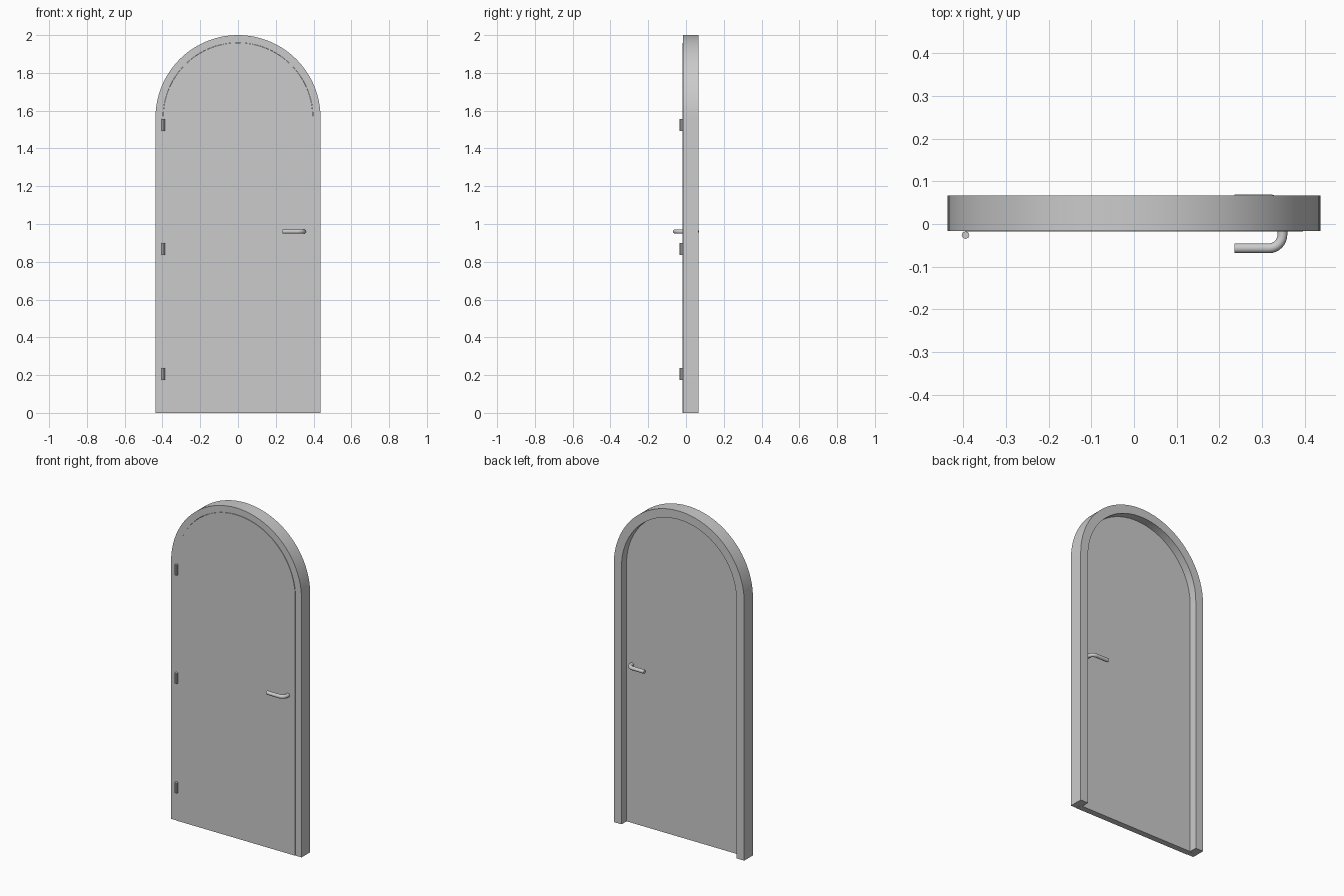
import bpy, bmesh, math
from mathutils import Vector

cube = bpy.data.objects.get("Cube")
if cube:
    bpy.data.objects.remove(cube)

RADIUS = 0.437            # outer radius of the arch
SPRING = 2 - RADIUS       # height where the arch starts
LEAF = 0.396              # half width of the door leaf
FRONT, BACK = -0.018, 0.019
SEGMENTS = 48

grey = bpy.data.materials.new("light grey")
grey.use_nodes = True
colour = (0.6, 0.6, 0.6, 1)
grey.diffuse_color = colour
grey.node_tree.nodes["Principled BSDF"].inputs["Base Color"].default_value = colour


def finish(name, bm):
    bmesh.ops.recalc_face_normals(bm, faces=bm.faces)
    mesh = bpy.data.meshes.new(name)
    bm.to_mesh(mesh)
    bm.free()
    mesh.materials.append(grey)
    obj = bpy.data.objects.new(name, mesh)
    bpy.context.collection.objects.link(obj)
    bpy.ops.object.select_all(action='DESELECT')
    obj.select_set(True)
    bpy.context.view_layer.objects.active = obj
    bpy.ops.object.shade_smooth_by_angle(angle=math.radians(30))
    return obj


def arch(r, y):
    """Outline of an arched opening of half width r, from foot to foot."""
    points = [Vector((r, y, 0))]
    for i in range(SEGMENTS + 1):
        a = math.pi * i / SEGMENTS
        points.append(Vector((r * math.cos(a), y, SPRING + r * math.sin(a))))
    return points + [Vector((-r, y, 0))]


def loft(bm, rings, closed_rings):
    """Skin a list of point rings and cap the ends."""
    rows = [[bm.verts.new(p) for p in ring] for ring in rings]
    count = len(rows[0])
    for a, b in zip(rows, rows[1:]):
        for i in range(count if closed_rings else count - 1):
            j = (i + 1) % count
            bm.faces.new((a[i], a[j], b[j], b[i]))
    bm.faces.new(rows[0])
    bm.faces.new(rows[-1])


# Frame: rebated section swept around the arch
section = [(RADIUS, -0.016), (RADIUS, 0.067), (0.385, 0.067),
           (0.385, BACK), (LEAF + 0.001, BACK), (LEAF + 0.001, -0.016)]
bm = bmesh.new()
loft(bm, list(zip(*[arch(r, y) for r, y in section])), True)
finish("door_frame", bm)

# Door leaf: solid arched panel sitting in the rebate
bm = bmesh.new()
loft(bm, [arch(LEAF, FRONT), arch(LEAF, BACK)], True)
finish("door_leaf", bm)

# Hinge knuckles
for name, z in (("lower", 0.205), ("middle", 0.868), ("upper", 1.524)):
    bm = bmesh.new()
    bmesh.ops.create_cone(bm, cap_ends=True, segments=8, radius1=0.009,
                          radius2=0.009, depth=0.063)
    bmesh.ops.translate(bm, verts=bm.verts, vec=(-0.395, -0.026, z))
    finish(name + "_hinge", bm)


# Lever handles: round bar bent once, mirrored to both sides of the door
def lever(name, side):
    tube, bend, post_x, height, reach = 0.0115, 0.032, 0.348, 0.96, 0.039
    middle = (FRONT + BACK) / 2
    face = (BACK - FRONT) / 2
    # path stations: x, distance from door middle, heading angle
    path = [(post_x, face - 0.005, 0)]
    for i in range(9):
        a = math.pi / 2 * i / 8
        path.append((post_x - bend + bend * math.cos(a),
                     face + reach - bend + bend * math.sin(a), a))
    path.append((0.236, face + reach, math.pi / 2))
    rings = []
    for x, d, a in path:
        ring = []
        for k in range(16):
            t = math.tau * k / 16
            u, v = tube * math.cos(t), tube * math.sin(t)
            ring.append(Vector((x + u * math.cos(a),
                                middle + side * (d + u * math.sin(a)),
                                height + v)))
        rings.append(ring)
    bm = bmesh.new()
    loft(bm, rings, True)
    finish(name, bm)


lever("front_handle", -1)
lever("back_handle", 1)
